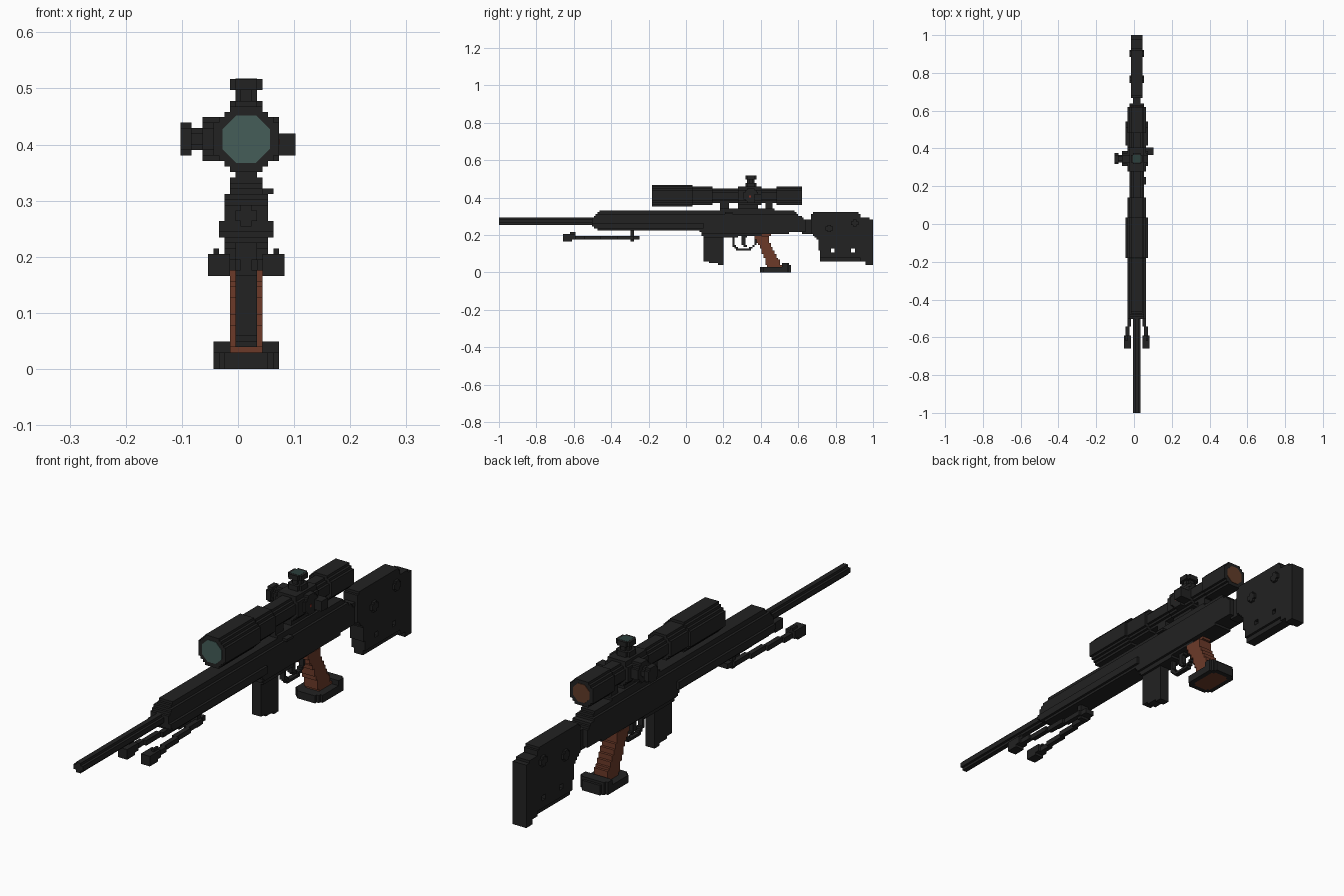
import bpy, bmesh, math
from mathutils import Vector

if "Cube" in bpy.data.objects:
    bpy.data.objects.remove(bpy.data.objects["Cube"])

V = 2 / 205                                   # size of one block
ORIGIN = Vector((1.5 * V, -1.0, 0.0))         # gun axis sits 1.5 blocks right of centre


def material(name, r, g, b):
    m = bpy.data.materials.new(name)
    m.diffuse_color = (r, g, b, 1)
    m.use_nodes = True
    m.node_tree.nodes["Principled BSDF"].inputs["Base Color"].default_value = m.diffuse_color
    return m


BLACK = material("black_metal", 0.016, 0.016, 0.016)
WOOD = material("brown_wood", 0.15, 0.042, 0.022)
GLASS = material("teal_glass", 0.058, 0.11, 0.098)
AMBER = material("amber_glass", 0.12, 0.045, 0.022)
DIAL = material("dark_teal", 0.025, 0.05, 0.045)
RED = material("red_mark", 0.25, 0.03, 0.02)

# The six block sides: direction, then corners going counter-clockwise from outside
SIDES = [((1, 0, 0), ((1, 0, 0), (1, 1, 0), (1, 1, 1), (1, 0, 1))),
         ((-1, 0, 0), ((0, 0, 0), (0, 0, 1), (0, 1, 1), (0, 1, 0))),
         ((0, 1, 0), ((0, 1, 0), (0, 1, 1), (1, 1, 1), (1, 1, 0))),
         ((0, -1, 0), ((0, 0, 0), (1, 0, 0), (1, 0, 1), (0, 0, 1))),
         ((0, 0, 1), ((0, 0, 1), (1, 0, 1), (1, 1, 1), (0, 1, 1))),
         ((0, 0, -1), ((0, 0, 0), (0, 1, 0), (1, 1, 0), (1, 0, 0)))]


def part(name, mat, bounds, inside=lambda x, y, z: True):
    """Fill the block grid within bounds wherever inside() holds and skin it."""
    x0, x1, y0, y1, z0, z1 = bounds
    cells = {(x, y, z) for x in range(x0, x1) for y in range(y0, y1)
             for z in range(z0, z1) if inside(x + .5, y + .5, z + .5)}
    bm = bmesh.new()
    verts = {}
    for c in cells:
        for d, corners in SIDES:
            if (c[0] + d[0], c[1] + d[1], c[2] + d[2]) in cells:
                continue
            face = []
            for k in corners:
                p = (c[0] + k[0], c[1] + k[1], c[2] + k[2])
                if p not in verts:
                    verts[p] = bm.verts.new(Vector(p) * V + ORIGIN)
                face.append(verts[p])
            bm.faces.new(face)
    bmesh.ops.dissolve_limit(bm, angle_limit=0.01, verts=bm.verts[:], edges=bm.edges[:])
    me = bpy.data.meshes.new(name)
    bm.to_mesh(me)
    bm.free()
    me.materials.append(mat)
    ob = bpy.data.objects.new(name, me)
    bpy.context.collection.objects.link(ob)
    return ob


def in_poly(y, z, pts):
    hit = False
    for (ya, za), (yb, zb) in zip(pts, pts[1:] + pts[:1]):
        if (za > z) != (zb > z) and y < (yb - ya) * (z - za) / (zb - za) + ya:
            hit = not hit
    return hit


def profile(name, mat, half, pts, extra=lambda x, y, z: True):
    """Side outline extruded to +-half blocks."""
    ys, zs = [p[0] for p in pts], [p[1] for p in pts]
    return part(name, mat, (-half, half, min(ys), max(ys), min(zs), max(zs)),
                lambda x, y, z: in_poly(y, z, pts) and extra(x, y, z))


def octagon(a, b, r):
    return max(abs(a), abs(b)) < r and abs(a) + abs(b) < r * 1.5


def tube(name, mat, z, steps):
    """Stepped octagonal tube along y: steps of (y0, y1, radius)."""
    R = max(s[2] for s in steps)
    return part(name, mat, (-R, R, steps[0][0], steps[-1][1], z - R, z + R),
                lambda x, y, h: any(a < y < b and octagon(x, h - z, r) for a, b, r in steps))


# Barrel
tube("barrel", BLACK, 28, [(0, 60, 2)])

# Handguard with stepped cross-section
def handguard(x, y, z):
    half = 5 if 24 < z < 27 else 3 if z > 32 else 4
    return abs(x) < half and y > 51 + max(0, z - 30) and y > 51 + 2 * max(0, 25 - z)
part("handguard", BLACK, (-5, 5, 51, 112, 23, 34), handguard)

# Receiver, bolt handle and neck
profile("receiver", BLACK, 4,
        [(110, 34), (161, 34), (168, 29), (168, 22), (150, 21), (125, 19), (112, 19), (110, 23)],
        lambda x, y, z: abs(x) < (3 if z > 32 or z < 21 else 4))
part("bolt_handle", BLACK, (3, 5, 124, 128, 32, 33))
part("neck", BLACK, (-2, 2, 166, 173, 21, 29))

# Magazine
profile("magazine", BLACK, 2, [(112, 21), (123, 21), (123, 4), (118, 5), (112, 6)])

# Trigger guard and trigger
GUARD = [(128, 21), (141, 21), (141, 15), (137, 12), (131, 12), (128, 15)]
GAP = [(129, 22), (140, 22), (140, 15), (136, 13), (132, 13), (129, 16)]
profile("trigger_guard", BLACK, 1, GUARD, lambda x, y, z: not in_poly(y, z, GAP))
profile("trigger", BLACK, 1, [(133, 21), (136, 21), (135, 17), (136, 14), (134, 14), (133, 17)])

# Wooden grip with dark palm shelf and brown underside
profile("grip", WOOD, 3, [(140, 20), (142, 22), (149, 22), (148, 17), (151, 11), (154, 6),
                          (155, 2), (147, 2), (146, 7), (143, 14), (141, 17)],
        lambda x, y, z: abs(x) < 2 or 3 < z < 20)
def shelf(x, y, r):
    return abs(x) < r and abs(y - 151.5) < r + 3 and abs(x) + abs(y - 151.5) < 1.35 * r + 4
part("palm_shelf", BLACK, (-6, 6, 142, 161, 0, 5),
     lambda x, y, z: shelf(x, y, 6) and (z < 3 or (y > 155 and (z < 4 or y < 159)))
     and not (z < 1 and shelf(x, y, 4)))
part("shelf_underside", WOOD, (-4, 4, 142, 161, 0, 1), lambda x, y, z: shelf(x, y, 4))

# Stock with two through holes, cheek piece, screws and butt pad
profile("stock", BLACK, 3, [(171, 32), (173, 33), (197, 33), (199, 29), (199, 6), (176, 6),
                            (175, 18), (171, 22)],
        lambda x, y, z: not (11 < z < 13 and (182 < y < 184 or 193 < y < 195))
        and (abs(x) < 2 or z > 8))
CHEEK = [(173, 33), (197, 33), (194, 18), (179, 18), (176, 22)]
profile("cheek_piece_rim", BLACK, 3, CHEEK)
for y, z in ((181, 24), (195, 27)):
    part("stock_screw", BLACK, (-4, 4, y - 2, y + 2, z - 2, z + 2),
         lambda x, b, c: math.hypot(b - y, c - z) < 2)
profile("butt_pad", BLACK, 3, [(198, 30), (203, 30), (203, 29), (205, 29), (205, 4), (201, 4),
                               (201, 6), (198, 6)])

# Scope body, front lens recessed one block, rear lens likewise
tube("scope_objective", BLACK, 42, [(84, 106, 6), (106, 117, 5)])
tube("scope_tube", BLACK, 42, [(117, 131, 4), (131, 144, 5), (144, 151, 4), (151, 162, 4),
                               (162, 166, 5)])
tube("scope_eyepiece", BLACK, 42, [(152, 162, 5)])


def lens(name, mat, y, r):
    bpy.ops.mesh.primitive_cylinder_add(vertices=8, radius=r * V, depth=0.004,
                                        location=ORIGIN + Vector((0, y, 42)) * V,
                                        rotation=(math.pi / 2, 0, 0))
    ob = bpy.context.object
    ob.name = name
    ob.rotation_euler[1] = math.pi / 8
    ob.data.materials.append(mat)


lens("front_lens", GLASS, 84, 4.7)
lens("rear_lens", AMBER, 166, 3.9)

# Scope mounts and rail
part("mount_rail", BLACK, (-3, 3, 121, 151, 33, 35))
for y0, y1 in ((121, 126), (131, 142), (146, 150)):
    part("scope_mount", BLACK, (-2, 2, y0, y1, 34, 39))

# Elevation turret on top: flange, neck, cap
def turret(x, y, z):
    r = 3 if z < 49 or z > 51 else 2
    return octagon(x, y - 138, r)
part("turret_base", BLACK, (-4, 4, 131, 144, 45, 47))
part("top_turret", BLACK, (-3, 3, 135, 141, 46, 53), turret)
part("turret_dial", DIAL, (-2, 2, 136, 140, 52, 53)).location.z = 0.0006

# Windage turret on the left, focus knob on the right
def windage(x, y, z):
    r = 3 if x < -10 else 2 if x < -8 else 4
    return octagon(y - 138, z - 42, r)
part("side_turret", BLACK, (-12, -4, 134, 142, 38, 46), windage)
part("focus_flange", BLACK, (4, 6, 134, 142, 38, 46),
     lambda x, y, z: octagon(y - 138, z - 42, 4))
part("focus_knob", BLACK, (5, 9, 140, 144, 39, 43))
part("red_dot", RED, (5, 6, 137, 138, 41, 42)).location.x = 0.0008

# Bipod: bracket, legs and feet on both sides
part("bipod_bracket", BLACK, (-2, 2, 72, 74, 17, 24))
for s, side in ((1, "right"), (-1, "left")):
    lo, hi = sorted((s * 0, s * 7))
    part("bipod_leg_" + side, BLACK, (lo, hi, 40, 77, 18, 20),
         lambda x, y, z: abs(abs(x) - (5 - (y - 42) * 0.11)) < 1.0)
    lo, hi = sorted((s * 3, s * 7))
    part("bipod_foot_" + side, BLACK, (lo, hi, 35, 42, 17, 21),
         lambda x, y, z: y < 40 or 18 < z)
    lo, hi = sorted((s * 5, s * 6))
    part("foot_stud_" + side, BLACK, (lo, hi, 39, 42, 21, 22))
